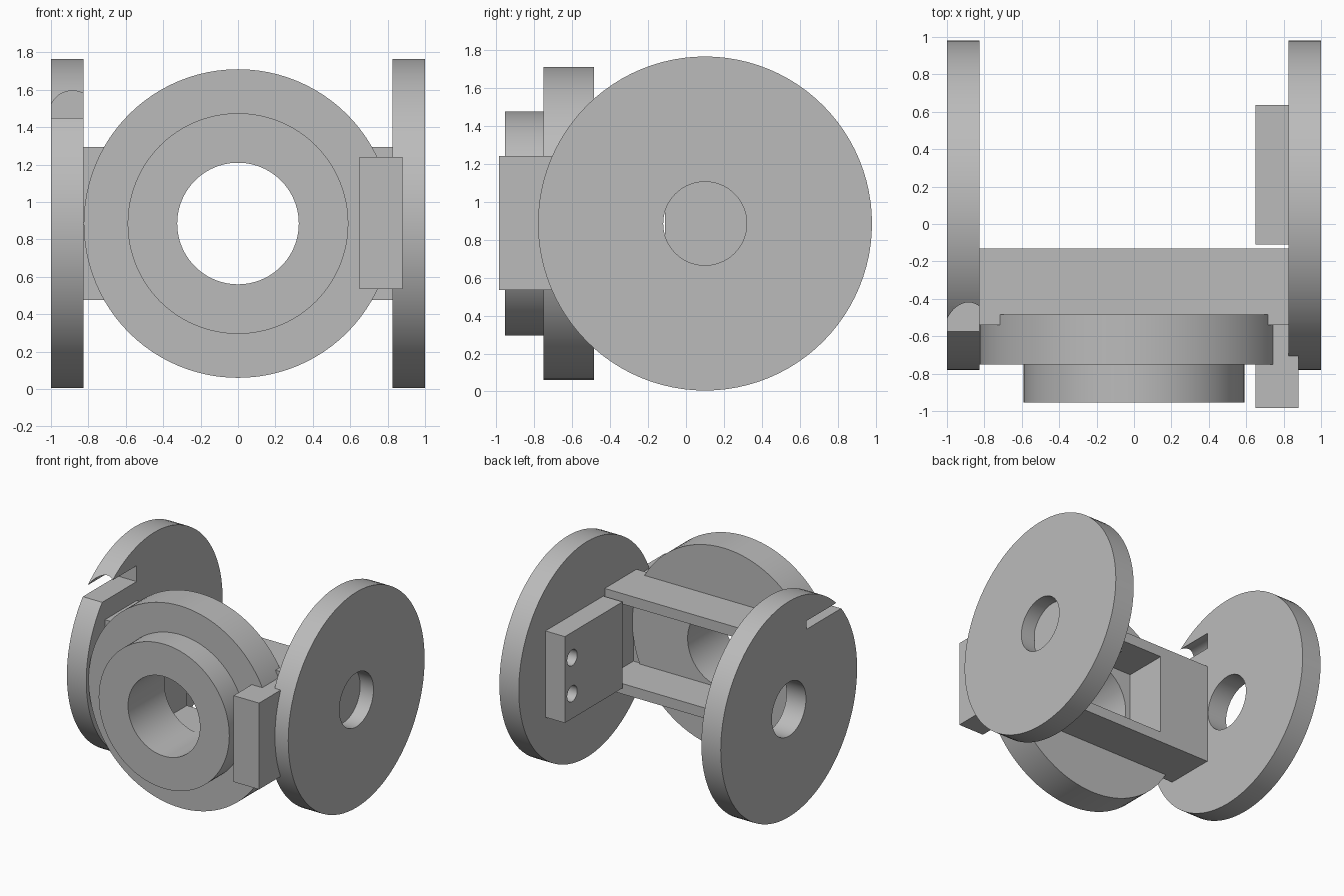
import bpy, bmesh, math
from mathutils import Matrix, Vector

cube = bpy.data.objects.get("Cube")
if cube:
    bpy.data.objects.remove(cube, do_unlink=True)

GREY = (0.5, 0.5, 0.5, 1.0)
metal = bpy.data.materials.new("plain_grey")
metal.use_nodes = True
metal.diffuse_color = GREY
metal.node_tree.nodes["Principled BSDF"].inputs["Base Color"].default_value = GREY

AXLE_Z = 0.885
SEGMENTS = 96


def finish(name, bm):
    bmesh.ops.recalc_face_normals(bm, faces=bm.faces)
    mesh = bpy.data.meshes.new(name)
    bm.to_mesh(mesh)
    bm.free()
    mesh.materials.append(metal)
    obj = bpy.data.objects.new(name, mesh)
    bpy.context.collection.objects.link(obj)
    return obj


def box(name, low, high):
    bm = bmesh.new()
    low, high = Vector(low), Vector(high)
    place = Matrix.Translation((low + high) / 2) @ Matrix.Diagonal((high - low).to_4d())
    bmesh.ops.create_cube(bm, size=1, matrix=place)
    return finish(name, bm)


def lathe(name, profile, axis, centre):
    """Spin a closed (radius, position) profile about the x or y axis."""
    bm = bmesh.new()
    rings = []
    for i in range(SEGMENTS):
        a = 2 * math.pi * i / SEGMENTS
        c, s = math.cos(a), math.sin(a)
        ring = []
        for r, p in profile:
            co = (p, r * c, r * s) if axis == "x" else (r * c, p, r * s)
            ring.append(bm.verts.new(Vector(co) + Vector(centre)))
        rings.append(ring)
    n = len(profile)
    for i in range(SEGMENTS):
        a, b = rings[i], rings[(i + 1) % SEGMENTS]
        for j in range(n):
            k = (j + 1) % n
            bm.faces.new((a[j], a[k], b[k], b[j]))
    return finish(name, bm)


def extrude(name, outline, y0, y1):
    """Extrude an (x, z) outline along y."""
    bm = bmesh.new()
    face = bm.faces.new([bm.verts.new((x, y0, z)) for x, z in outline])
    moved = bmesh.ops.extrude_face_region(bm, geom=[face])["geom"]
    verts = [v for v in moved if isinstance(v, bmesh.types.BMVert)]
    bmesh.ops.translate(bm, verts=verts, vec=(0, y1 - y0, 0))
    return finish(name, bm)


def rod(name, centre, radius, length):
    """Solid cylinder along x."""
    bm = bmesh.new()
    place = Matrix.Translation(centre) @ Matrix.Rotation(math.pi / 2, 4, "Y")
    bmesh.ops.create_cone(bm, cap_ends=True, segments=32, radius1=radius,
                          radius2=radius, depth=length, matrix=place)
    return finish(name, bm)


def cut(target, cutter):
    cutter.hide_render = True
    mod = target.modifiers.new("cut", "BOOLEAN")
    mod.operation, mod.solver, mod.object = "DIFFERENCE", "EXACT", cutter
    bpy.context.view_layer.objects.active = target
    bpy.ops.object.modifier_apply(modifier=mod.name)
    bpy.data.objects.remove(cutter, do_unlink=True)


# Pair of side discs with centre holes
discs = {}
for side, x0, x1 in (("right", -1, -0.825), ("left", 0.825, 1)):
    discs[side] = lathe(side + "_disc", [(0.22, x0), (0.88, x0), (0.88, x1), (0.22, x1)],
                        "x", (0, 0.1, AXLE_Z))

# Arched slot running in from the rim of the right disc
arch = [(-0.885 + 0.125 * math.cos(math.pi * i / 24),
         1.47 + 0.125 * math.sin(math.pi * i / 24)) for i in range(25)]
arch += [(-1.01, 1.45), (-0.76, 1.45)]
cut(discs["right"], extrude("slot_cutter", arch, -1.0, -0.13))

# Stepped front flange with a through bore
flange = lathe("front_flange",
               [(0.325, -0.955), (0.59, -0.955), (0.59, -0.75),
                (0.825, -0.75), (0.825, -0.485), (0.325, -0.485)],
               "y", (0, 0, AXLE_Z))

# C-shaped cross frame: solid at one end, two bars reaching the other
frame = extrude("cross_frame",
                [(-0.825, 0.475), (0.825, 0.475), (0.825, 0.56), (-0.37, 0.56),
                 (-0.37, 1.21), (0.825, 1.21), (0.825, 1.295), (-0.825, 1.295)],
                -0.54, -0.13)

# Side plate, in front of and behind the frame
front_block = box("front_block", (0.65, -0.985, 0.535), (0.88, -0.5, 1.24))
rear_plate = box("rear_plate", (0.65, -0.11, 0.535), (0.88, 0.635, 1.24))
for dz in (-0.147, 0.147):
    cut(rear_plate, rod("bolt_cutter", (0.7, 0.54, AXLE_Z + dz), 0.065, 0.6))

# Smooth round surfaces, crisp edges
for obj in (*discs.values(), flange, frame, front_block, rear_plate):
    bpy.ops.object.select_all(action="DESELECT")
    obj.select_set(True)
    bpy.context.view_layer.objects.active = obj
    bpy.ops.object.shade_smooth_by_angle(angle=math.radians(30))
